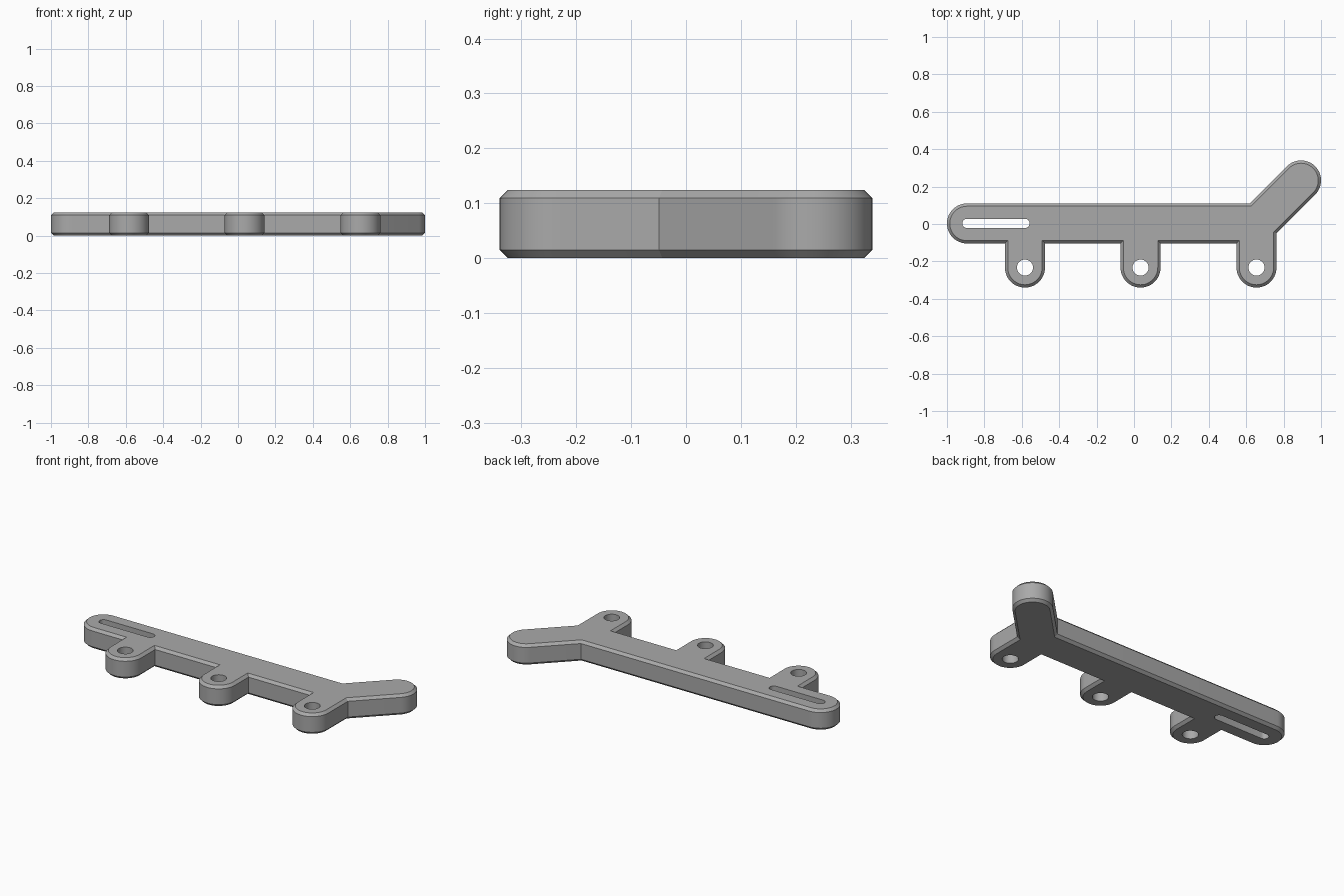
import bpy, bmesh, math

if "Cube" in bpy.data.objects:
    bpy.data.objects.remove(bpy.data.objects["Cube"])

H, CHAMFER, R = 0.124, 0.015, 0.107      # thickness, edge chamfer, half width of every limb
BAR_Y, BAR_X = 0.003, -0.893             # bar centre line and its rounded left end
TABS, TAB_Y = (-0.583, 0.035, 0.655), -0.233
ARM = (0.893, 0.233)                     # centre of the arm's rounded tip
HOLE_R, SLOT_R = 0.043, 0.025


def arc(cx, cy, r, a0, a1, n=24):
    return [(cx + r * math.cos(math.radians(a0 + (a1 - a0) * i / n)),
             cy + r * math.sin(math.radians(a0 + (a1 - a0) * i / n))) for i in range(n + 1)]


def outline(r):
    """Counter-clockwise plate outline with limbs of half width r."""
    pts = arc(BAR_X, BAR_Y, r, 90, 270)
    for x in TABS:
        pts.append((x - r, BAR_Y - r))
        pts += arc(x, TAB_Y, r, 180, 360)
        if x != TABS[-1]:
            pts.append((x + r, BAR_Y - r))
    # 45 degree arm leaves the last tab and returns to the bar
    shift = r * math.sqrt(2)
    x = TABS[-1] + r
    pts.append((x, ARM[1] + x - ARM[0] - shift))
    pts += arc(*ARM, r, -45, 135)
    y = BAR_Y + r
    pts.append((ARM[0] + y - ARM[1] - shift, y))
    return pts


def ring(bm, pts, z):
    return [bm.verts.new((x, y, z)) for x, y in pts]


def bridge(bm, low, high):
    n = len(low)
    for i in range(n):
        j = (i + 1) % n
        bm.faces.new((low[i], low[j], high[j], high[i]))


bm = bmesh.new()

# Chamfered outer wall
levels = [(R - CHAMFER, 0), (R, CHAMFER), (R, H - CHAMFER), (R - CHAMFER, H)]
rings = [ring(bm, outline(r), z) for r, z in levels]
for low, high in zip(rings, rings[1:]):
    bridge(bm, low, high)
bottom, top = [rings[0]], [rings[-1]]

# Tab holes and long slot
holes = [arc(x, TAB_Y, HOLE_R, 0, 360, 32)[:-1] for x in TABS]
holes.append(arc(BAR_X, BAR_Y, SLOT_R, 90, 270, 12) + arc(TABS[0], BAR_Y, SLOT_R, -90, 90, 12))
for pts in holes:
    low, high = ring(bm, pts, 0), ring(bm, pts, H)
    bridge(bm, high, low)
    bottom.append(low)
    top.append(high)

# Flat caps around the openings
for loops in (bottom, top):
    edges = [bm.edges.get((l[i - 1], l[i])) for l in loops for i in range(len(l))]
    bmesh.ops.triangle_fill(bm, edges=edges, use_beauty=True)
bmesh.ops.recalc_face_normals(bm, faces=bm.faces)

mesh = bpy.data.meshes.new("mounting_plate")
bm.to_mesh(mesh)
bm.free()
plate = bpy.data.objects.new("mounting_plate", mesh)
bpy.context.collection.objects.link(plate)

grey = bpy.data.materials.new("mid grey")
grey.diffuse_color = (0.4, 0.4, 0.4, 1)
grey.use_nodes = True
grey.node_tree.nodes["Principled BSDF"].inputs["Base Color"].default_value = grey.diffuse_color
mesh.materials.append(grey)

bpy.context.view_layer.objects.active = plate
plate.select_set(True)
bpy.ops.object.shade_smooth_by_angle(angle=math.radians(30))
